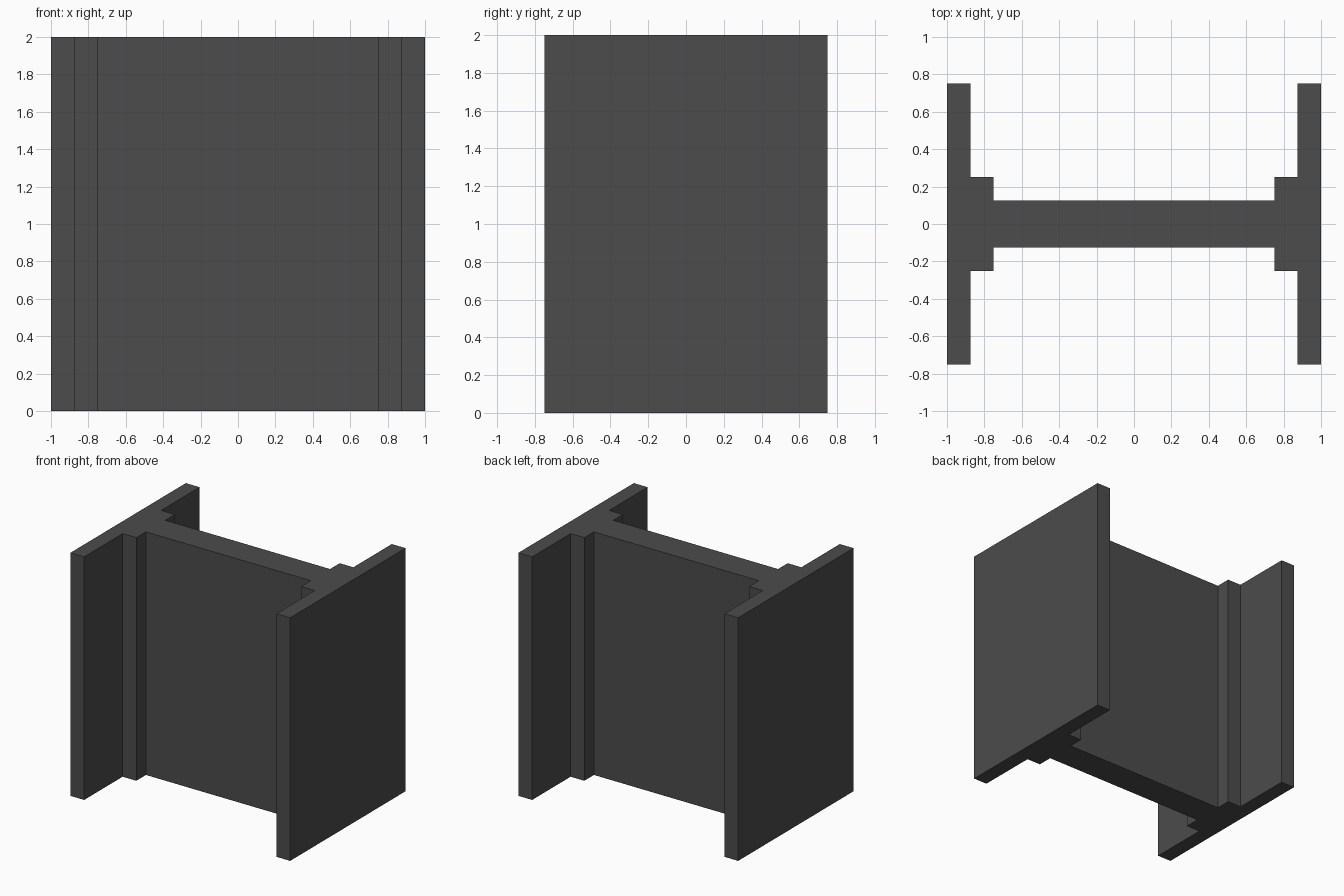
import bpy
import bmesh

if "Cube" in bpy.data.objects:
    bpy.data.objects.remove(bpy.data.objects["Cube"])

HEIGHT = 2.0

steel = bpy.data.materials.new("dark_grey_steel")
steel.diffuse_color = (0.072, 0.072, 0.072, 1.0)
steel.use_nodes = True
steel.node_tree.nodes["Principled BSDF"].inputs["Base Color"].default_value = steel.diffuse_color

# One quarter of the stepped H section: web, shoulder, flange
quarter = [(0.75, 0.125), (0.75, 0.25), (0.875, 0.25), (0.875, 0.75), (1.0, 0.75)]

# Mirror the quarter around both axes to close the outline
right_half = [(x, -y) for x, y in reversed(quarter)] + quarter[::-1]
right_half = right_half[5:] + right_half[:5]  # upper flange tip to web, then lower
upper = quarter[::-1]
lower = [(x, -y) for x, y in quarter]
outline = (upper
           + [(-x, y) for x, y in quarter]
           + [(-x, -y) for x, y in upper]
           + lower)

# Extrude the section straight up
bm = bmesh.new()
section = bm.faces.new([bm.verts.new((x, y, 0)) for x, y in outline])
extruded = bmesh.ops.extrude_face_region(bm, geom=[section], use_keep_orig=True)
top_verts = [g for g in extruded["geom"] if isinstance(g, bmesh.types.BMVert)]
bmesh.ops.translate(bm, verts=top_verts, vec=(0, 0, HEIGHT))
bmesh.ops.recalc_face_normals(bm, faces=bm.faces)

mesh = bpy.data.meshes.new("beam_section")
bm.to_mesh(mesh)
bm.free()
mesh.materials.append(steel)
beam = bpy.data.objects.new("beam_section", mesh)
bpy.context.collection.objects.link(beam)
